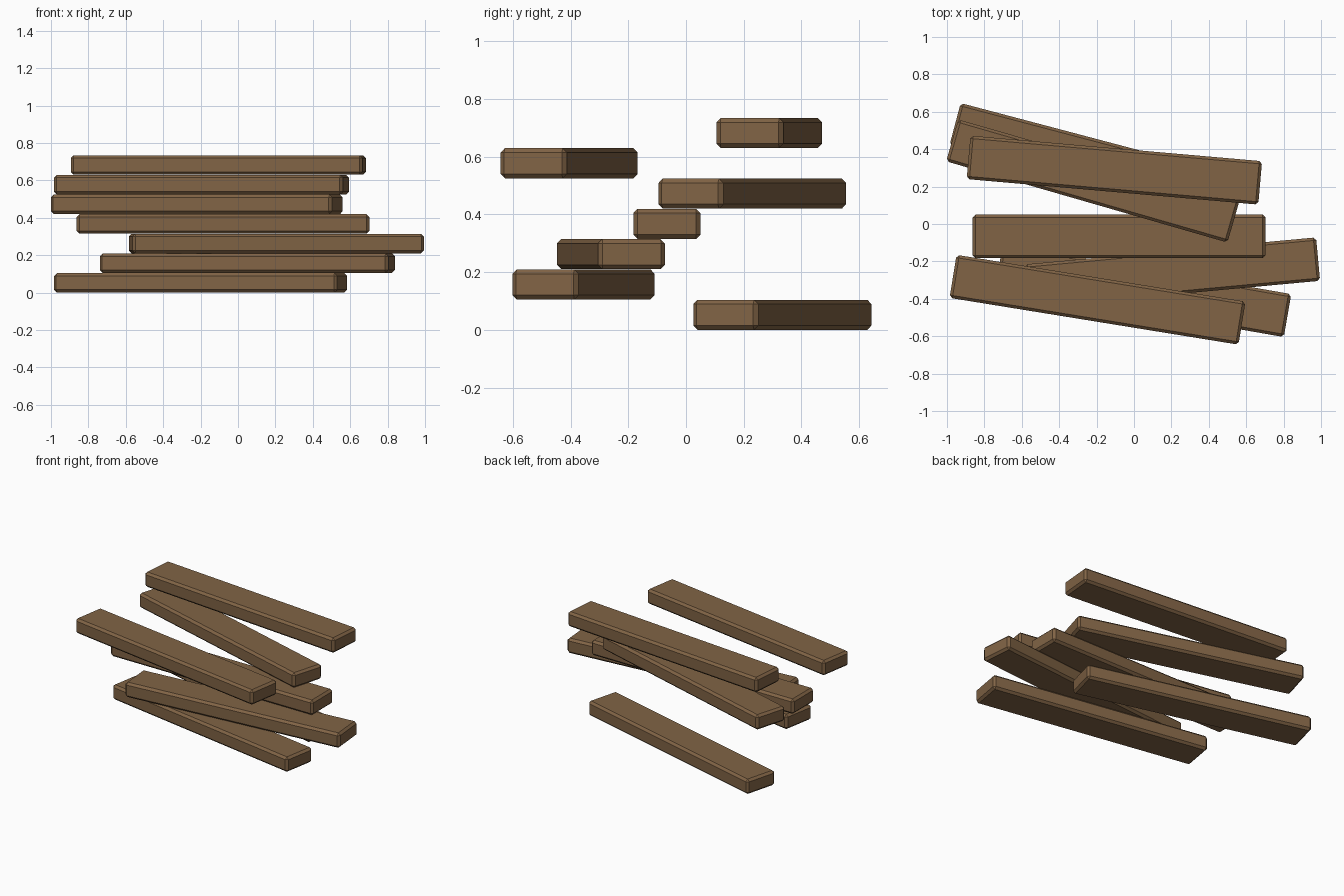
import bpy, math

if "Cube" in bpy.data.objects:
    bpy.data.objects.remove(bpy.data.objects["Cube"])

wood = bpy.data.materials.new("brown wood")
wood.diffuse_color = (0.22, 0.127, 0.06, 1)
wood.use_nodes = True
wood.node_tree.nodes["Principled BSDF"].inputs["Base Color"].default_value = wood.diffuse_color

LENGTH, WIDTH, PITCH = 1.565, 0.233, 0.105

# centre x, centre y, turn in degrees, from the bottom layer up
layers = [
    (-0.20, 0.334, -14.8),
    (0.05, -0.355, -9.9),
    (0.205, -0.26, 5.3),
    (-0.08, -0.066, 0.0),
    (-0.22, 0.23, -16.1),
    (-0.195, -0.405, -9.2),
    (-0.105, 0.288, -5.0),
]


def plank(name, x, y, z, turn):
    bpy.ops.mesh.primitive_cube_add(size=1, location=(x, y, z))
    ob = bpy.context.object
    ob.name = name
    ob.scale = (LENGTH, WIDTH, PITCH - 0.001)
    bpy.ops.object.transform_apply(location=False, rotation=False, scale=True)
    ob.rotation_euler.z = math.radians(turn)
    # worn, chamfered edges
    bev = ob.modifiers.new("chamfer", 'BEVEL')
    bev.width = 0.015
    bev.segments = 1
    ob.data.materials.append(wood)


# loose pile of planks, one per layer
for i, (x, y, turn) in enumerate(layers):
    plank(f"plank_{i + 1}", x, y, PITCH * (i + 0.5), turn)
